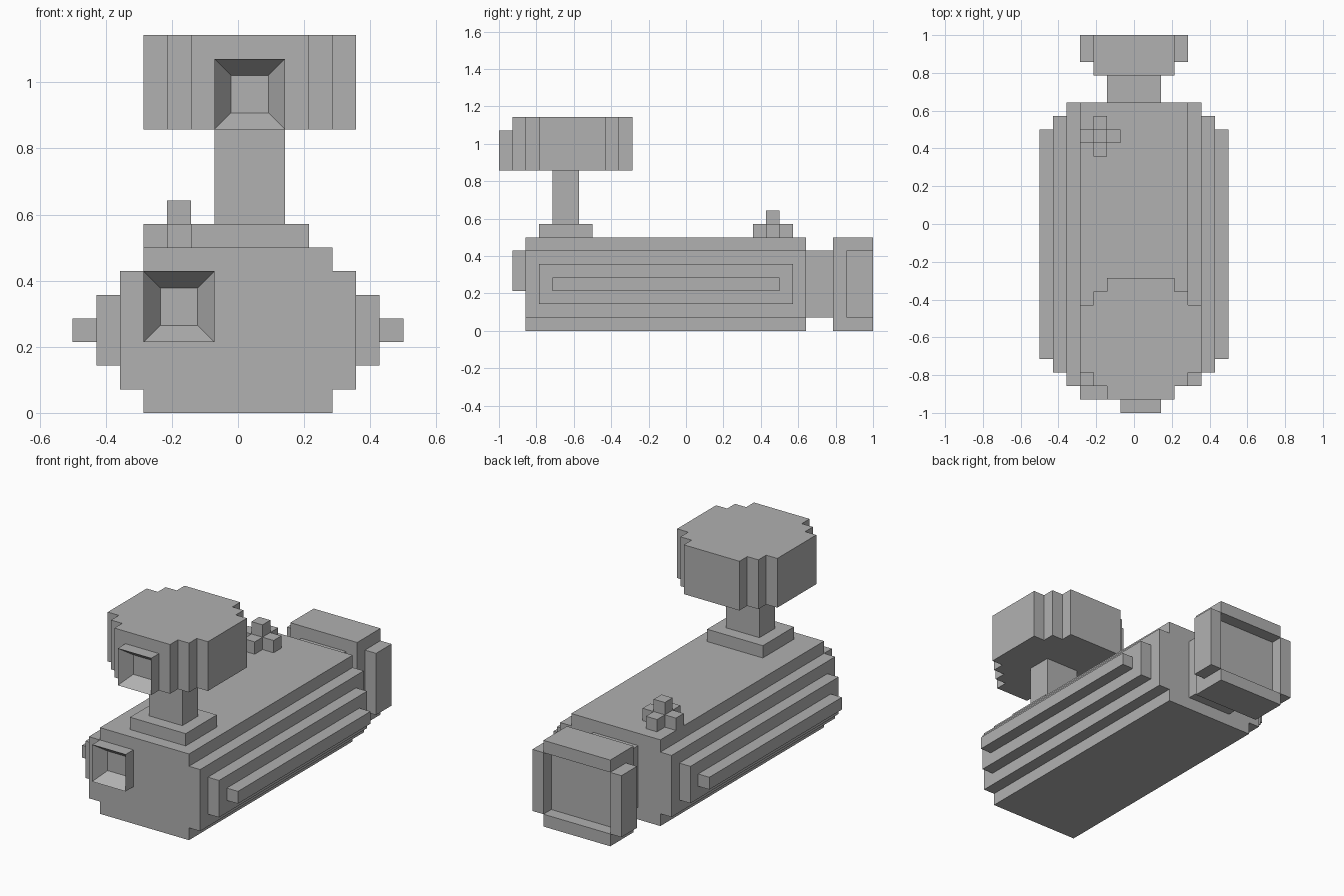
import bpy
import bmesh
from mathutils import Matrix, Vector

U = 1 / 14  # size of one block

if "Cube" in bpy.data.objects:
    bpy.data.objects.remove(bpy.data.objects["Cube"])

grey = bpy.data.materials.new("plain grey")
grey.use_nodes = True
colour = (0.44, 0.44, 0.44, 1)
grey.diffuse_color = colour
grey.node_tree.nodes["Principled BSDF"].inputs["Base Color"].default_value = colour


def finish(name, bm):
    """Turn a mesh in block units into a scaled object."""
    bmesh.ops.recalc_face_normals(bm, faces=bm.faces)
    bmesh.ops.scale(bm, vec=(U, U, U), verts=bm.verts)
    mesh = bpy.data.meshes.new(name)
    bm.to_mesh(mesh)
    bm.free()
    mesh.materials.append(grey)
    obj = bpy.data.objects.new(name, mesh)
    bpy.context.collection.objects.link(obj)
    return obj


def box_mesh(x, y, z):
    bm = bmesh.new()
    low, high = (Vector(p) for p in zip(x, y, z))
    place = Matrix.Translation((low + high) / 2) @ Matrix.Diagonal((*(high - low), 1))
    bmesh.ops.create_cube(bm, size=1, matrix=place)
    return bm


def box(name, x, y, z, mirror=False):
    obj = finish(name, box_mesh(x, y, z))
    if mirror:
        obj.modifiers.new("Mirror", "MIRROR")
    return obj


def nozzle(name, x, y, z):
    """Block with a square socket sunk into its front face."""
    bm = box_mesh(x, y, z)
    bm.normal_update()
    front = min(bm.faces, key=lambda f: f.calc_center_median().y)
    bmesh.ops.inset_region(bm, faces=[front], thickness=1)
    for v in front.verts:
        v.co.y += 0.98
    finish(name, bm)


def stepped_drum(name, centre, steps, z):
    """Prism with stepped corners, from one quarter of its outline."""
    quarter = []
    for i, (a, b) in enumerate(steps):
        if i:
            quarter.append((a, steps[i - 1][1]))
        quarter.append((a, b))
    outline = []
    for sx, sy in ((1, 1), (-1, 1), (-1, -1), (1, -1)):
        part = quarter if sx * sy > 0 else quarter[::-1]
        outline += [(centre[0] + sx * a, centre[1] + sy * b) for a, b in part]
    bm = bmesh.new()
    base = bm.faces.new([bm.verts.new((px, py, z[0])) for px, py in outline])
    raised = bmesh.ops.extrude_face_region(bm, geom=[base], use_keep_orig=True)
    top = [v for v in raised["geom"] if isinstance(v, bmesh.types.BMVert)]
    bmesh.ops.translate(bm, vec=(0, 0, z[1] - z[0]), verts=top)
    finish(name, bm)


# Body with ribs stepping out on both sides
box("body", (-4, 4), (-12, 9), (0, 7))
for i, name in enumerate(("inner_ribs", "middle_ribs", "outer_ribs")):
    box(name, (4 + i, 5 + i), (-12 + i, 9 - i), (1 + i, 6 - i), mirror=True)
nozzle("body_nozzle", (-4, -1), (-13, -12), (3, 6))

# Turret
box("turret_base", (-2, 3), (-11, -7), (7, 8))
box("turret_neck", (-1, 2), (-10, -8), (8, 12))
stepped_drum("turret_head", (0.5, -8.5),
             ((4.5, 2.5), (3.5, 3.5), (2.5, 4.5)), (12, 16))
nozzle("turret_nozzle", (-1, 2), (-14, -13), (12, 15))

# Cross shaped antenna
box("antenna_mast", (-3, -2), (6, 7), (7, 9))
for i, (dx, dy) in enumerate(((1, 0), (-1, 0), (0, 1), (0, -1))):
    box(f"antenna_foot_{i + 1}", (-3 + dx, -2 + dx), (6 + dy, 7 + dy), (7, 8))

# Engine: a neck, a recessed rear plate and the frame around it
box("engine_neck", (-2, 2), (9, 11), (1, 6))
box("engine_plate", (-3, 3), (11, 13), (1, 6))
box("engine_top", (-3, 3), (11, 14), (6, 7))
box("engine_bottom", (-3, 3), (11, 14), (0, 1))
box("engine_sides", (3, 4), (12, 14), (1, 6), mirror=True)
